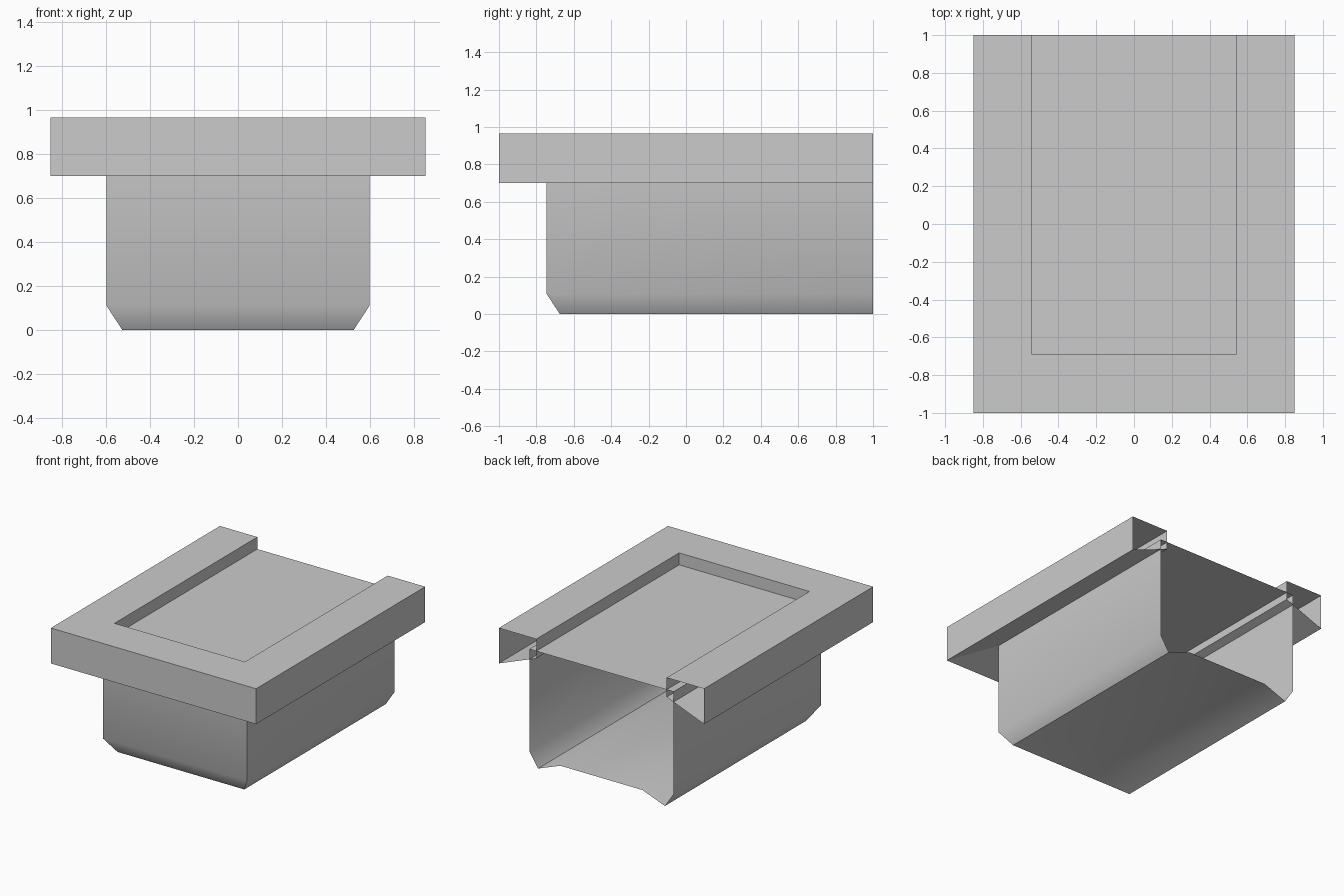
import bpy
import bmesh
from math import radians

cube = bpy.data.objects.get("Cube")
if cube:
    bpy.data.objects.remove(cube, do_unlink=True)

BACK = 1.0          # open rear end
FRONT_EXTRA = 0.15  # front reaches this much further than the half width

grey = bpy.data.materials.new("plain_grey")
grey.use_nodes = True
colour = (0.6, 0.6, 0.6, 1)
grey.diffuse_color = colour
grey.node_tree.nodes["Principled BSDF"].inputs["Base Color"].default_value = colour


def u_row(bm, half, z):
    """Row of points around the three closed sides, open at the rear."""
    front = -(half + FRONT_EXTRA)
    path = [(-half, BACK), (-half, front), (half, front), (half, BACK)]
    return [bm.verts.new((x, y, z)) for x, y in path]


def make_part(name, section, closed=False, floor=False, smooth=False):
    """Sweep a (half width, height) section around the U-shaped path."""
    bm = bmesh.new()
    rows = [u_row(bm, half, z) for half, z in section]
    pairs = list(zip(rows, rows[1:]))
    if closed:
        pairs.append((rows[-1], rows[0]))
    for a, b in pairs:
        for i in range(3):
            bm.faces.new((a[i], b[i], b[i + 1], a[i + 1]))
    if floor:
        bm.faces.new(rows[-1][::-1])
    elif len(rows) == 1:
        bm.faces.new(rows[0])
    mesh = bpy.data.meshes.new(name)
    bm.to_mesh(mesh)
    bm.free()
    mesh.materials.append(grey)
    obj = bpy.data.objects.new(name, mesh)
    bpy.context.collection.objects.link(obj)
    if smooth:
        bpy.ops.object.select_all(action="DESELECT")
        obj.select_set(True)
        bpy.context.view_layer.objects.active = obj
        bpy.ops.object.shade_smooth_by_angle(angle=radians(60))
    return obj


# Hollow rim with a sloping underside
make_part("rim", [(0.54, 0.82), (0.54, 0.965), (0.85, 0.965), (0.85, 0.70)],
          closed=True)

# Sunken panel inside the rim
make_part("sunken_panel", [(0.597, 0.875)])

# Tub with chamfered foot and raised centre of the floor
make_part("tub", [(0.597, 0.875), (0.597, 0.11), (0.525, 0.0), (0.34, 0.07)],
          floor=True, smooth=True)
